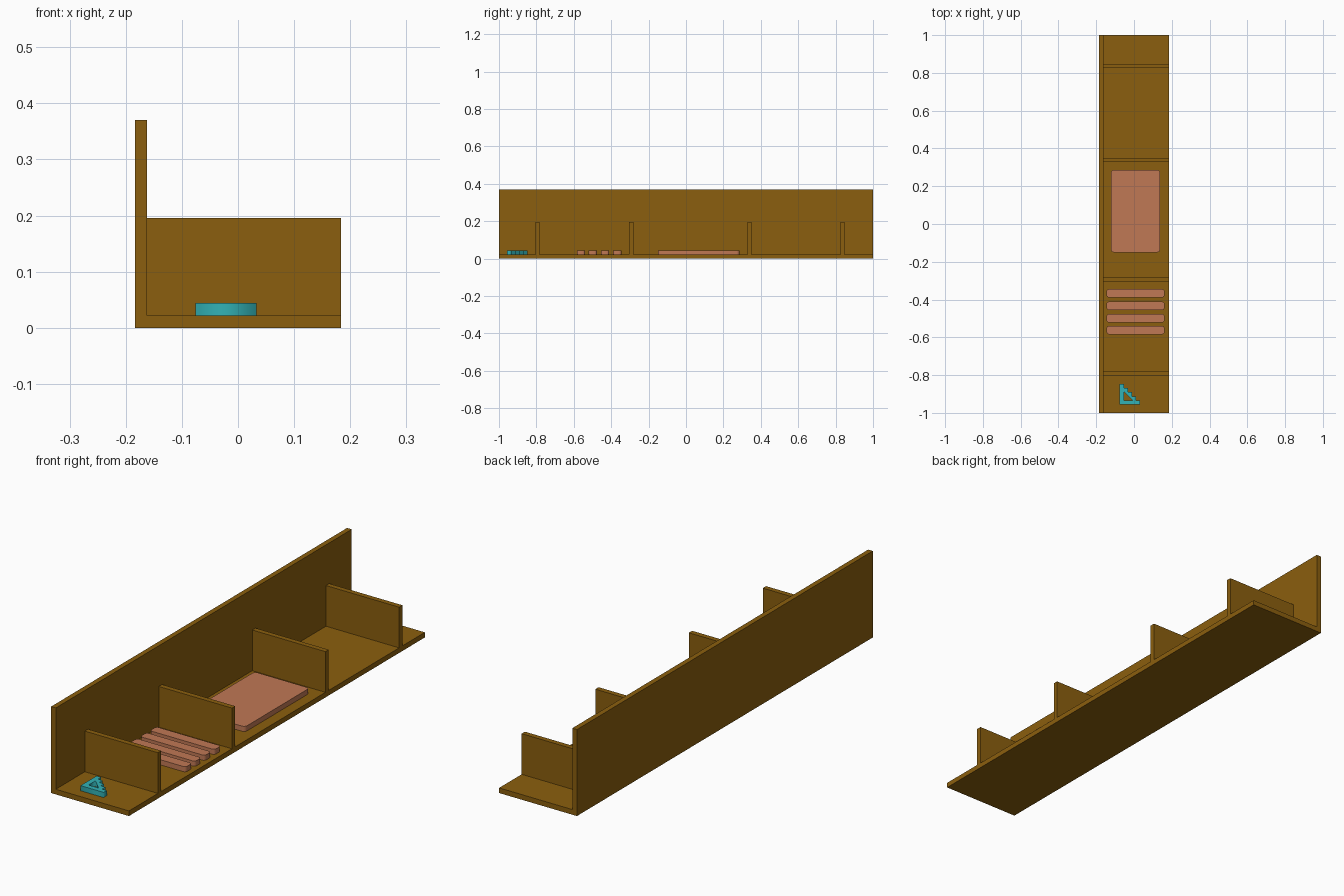
import bpy
import math

cube = bpy.data.objects.get("Cube")
if cube:
    bpy.data.objects.remove(cube, do_unlink=True)


def material(name, rgb):
    m = bpy.data.materials.new(name)
    m.use_nodes = True
    m.diffuse_color = (*rgb, 1)
    m.node_tree.nodes["Principled BSDF"].inputs["Base Color"].default_value = (*rgb, 1)
    return m


BROWN = material("brown wood", (0.258, 0.114, 0.0044))
PINK = material("terracotta", (0.527, 0.188, 0.089))
TEAL = material("teal", (0.032, 0.445, 0.468))

T = 0.022          # board thickness
W = 0.184          # half width of the shelf


def box(name, x0, x1, y0, y1, z0, z1, mat):
    bpy.ops.mesh.primitive_cube_add(size=1)
    ob = bpy.context.object
    ob.name = name
    for v in ob.data.vertices:
        v.co = (x1 if v.co.x > 0 else x0,
                y1 if v.co.y > 0 else y0,
                z1 if v.co.z > 0 else z0)
    ob.data.materials.append(mat)
    return ob


def plate(name, outlines, z0, z1, mat):
    """Extruded flat shape; a second outline becomes a hole."""
    cu = bpy.data.curves.new(name + " outline", 'CURVE')
    cu.dimensions = '2D'
    cu.fill_mode = 'BOTH'
    cu.extrude = (z1 - z0) / 2
    for pts in outlines:
        sp = cu.splines.new('POLY')
        sp.points.add(len(pts) - 1)
        for p, (x, y) in zip(sp.points, pts):
            p.co = (x, y, 0, 1)
        sp.use_cyclic_u = True
    tmp = bpy.data.objects.new("outline helper", cu)
    me = bpy.data.meshes.new_from_object(tmp)
    bpy.data.objects.remove(tmp)
    bpy.data.curves.remove(cu)
    me.name = name
    me.materials.clear()
    me.materials.append(mat)
    ob = bpy.data.objects.new(name, me)
    ob.location.z = (z0 + z1) / 2
    bpy.context.collection.objects.link(ob)
    return ob


def rounded(x0, x1, y0, y1, r, n=4):
    pts = []
    corners = [(x1 - r, y1 - r), (x0 + r, y1 - r), (x0 + r, y0 + r), (x1 - r, y0 + r)]
    for q, (cx, cy) in enumerate(corners):
        for i in range(n + 1):
            a = math.pi / 2 * (q + i / n)
            pts.append((cx + r * math.cos(a), cy + r * math.sin(a)))
    return pts


# Shelf: base board, tall side wall and four dividers
box("base_board", -W + T, W, -1, 1, 0, T, BROWN)
box("side_wall", -W, -W + T, -1, 1, 0, 0.37, BROWN)
for i, y in enumerate((-0.793, -0.293, 0.339, 0.837)):
    box(f"divider_{i + 1}", -W + T, W, y - T / 2, y + T / 2, T, 0.196, BROWN)

# Wide slab and row of four bars lying on the base
plate("slab", [rounded(-0.122, 0.138, -0.15, 0.286, 0.015)], T, 2 * T, PINK)
for i, y in enumerate((-0.562, -0.499, -0.433, -0.367)):
    plate(f"bar_{i + 1}", [rounded(-0.145, 0.161, y - 0.022, y + 0.022, 0.012)],
          T, 2 * T, PINK)

# Set square with a stepped long edge and a triangular opening
X0, Y0, L, STEPS = -0.076, -0.956, 0.109, 5
s = L / STEPS
outline = [(X0, Y0), (X0 + L, Y0)]
for i in range(STEPS):
    x, y = X0 + L - i * s, Y0 + (i + 1) * s
    outline += [(x, y), (x - s, y)] if i < STEPS - 1 else [(x, y), (X0, y)]
hole = [(X0 + 0.022, Y0 + 0.022), (X0 + 0.022, Y0 + 0.07), (X0 + 0.07, Y0 + 0.022)]
plate("set_square", [outline, hole], T, 2 * T, TEAL)
